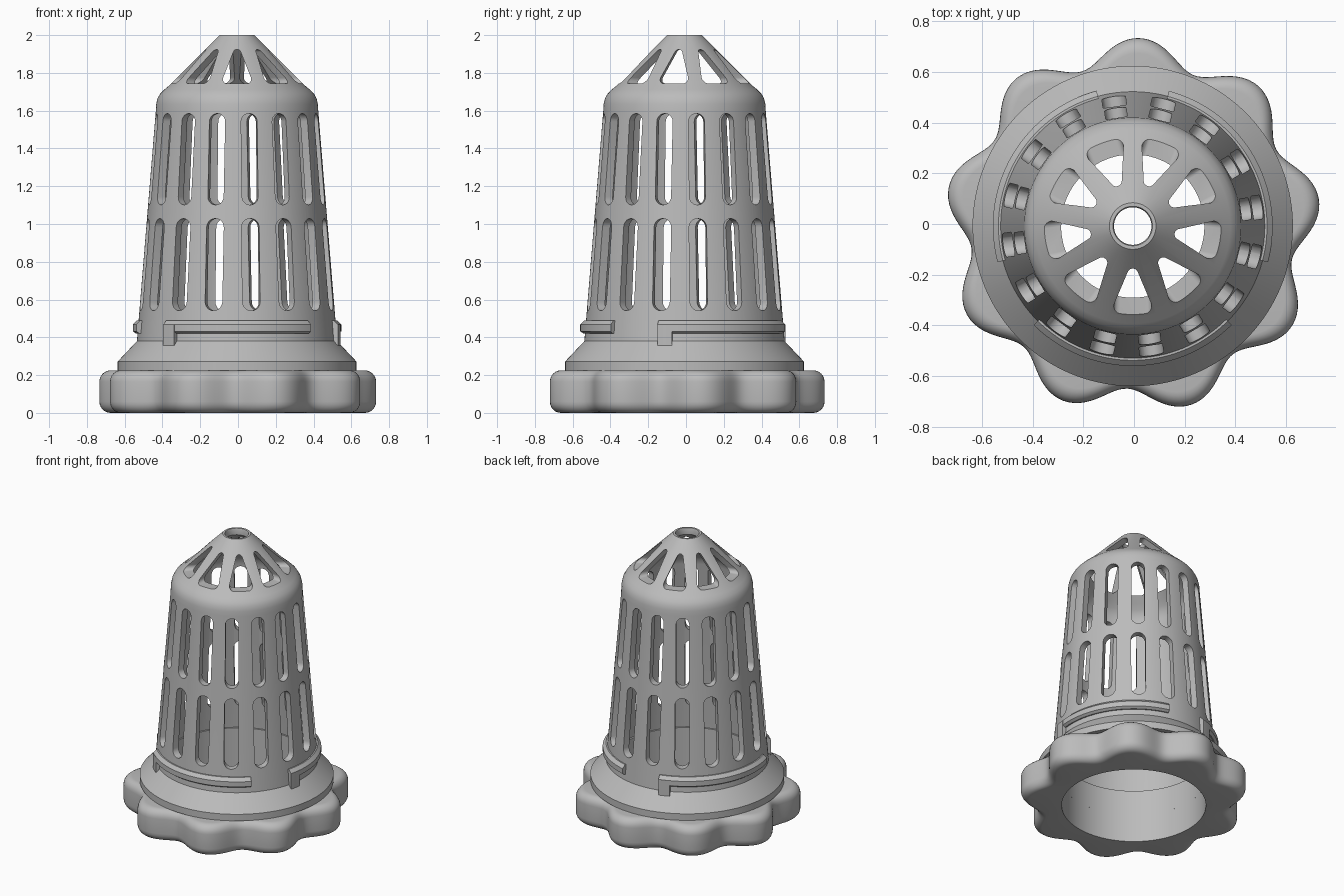
import bpy, bmesh, math
from math import sin, cos, radians, pi
from mathutils import Vector, geometry

CENTRE = (-0.005, -0.008, 0)
SEGS = 144

cube = bpy.data.objects.get("Cube")
if cube:
    bpy.data.objects.remove(cube, do_unlink=True)

grey = bpy.data.materials.new("plain grey")
grey.use_nodes = True
grey.diffuse_color = (0.5, 0.5, 0.5, 1)
grey.node_tree.nodes["Principled BSDF"].inputs["Base Color"].default_value = (0.5, 0.5, 0.5, 1)


def make_object(name, bm):
    bmesh.ops.recalc_face_normals(bm, faces=bm.faces)
    mesh = bpy.data.meshes.new(name)
    bm.to_mesh(mesh)
    bm.free()
    mesh.materials.append(grey)
    obj = bpy.data.objects.new(name, mesh)
    obj.location = CENTRE
    bpy.context.collection.objects.link(obj)
    return obj


def smooth(obj):
    bpy.ops.object.select_all(action='DESELECT')
    bpy.context.view_layer.objects.active = obj
    obj.select_set(True)
    bpy.ops.object.shade_smooth_by_angle(angle=radians(32))


def sweep(bm, profile, start=0, end=360, steps=SEGS, wave=lambda a: 0):
    """Turn a closed (radius, z, wave weight) profile around the z axis."""
    full = end - start == 360
    rings = []
    for i in range(steps if full else steps + 1):
        a = radians(start + (end - start) * i / steps)
        ring = []
        for r, z, *weight in profile:
            r += wave(a) * (weight[0] if weight else 0)
            ring.append(bm.verts.new((r * cos(a), r * sin(a), z)))
        rings.append(ring)
    n = len(profile)
    for i in range(steps):
        a, b = rings[i], rings[(i + 1) % len(rings)]
        for j in range(n):
            k = (j + 1) % n
            bm.faces.new((a[j], b[j], b[k], a[k]))
    if not full:
        bm.faces.new(rings[0])
        bm.faces.new(rings[-1][::-1])


def add_cutter(bm, circles, angle, radius_at):
    """Radial prism whose outline is the hull of (u, z, r) circles."""
    pts = [Vector((u + r * cos(t * pi / 10), z + r * sin(t * pi / 10)))
           for u, z, r in circles for t in range(20)]
    outline = [pts[i] for i in geometry.convex_hull_2d(pts)]
    a = radians(angle)
    ends = []
    for offset in (-0.09, 0.05):
        ring = []
        for u, z in outline:
            r = radius_at(z) + offset
            ring.append(bm.verts.new((r * cos(a) - u * sin(a), r * sin(a) + u * cos(a), z)))
        ends.append(ring)
    inner, outer = ends
    n = len(outline)
    for j in range(n):
        k = (j + 1) % n
        bm.faces.new((inner[j], inner[k], outer[k], outer[j]))
    bm.faces.new(inner[::-1])
    bm.faces.new(outer)


# Scalloped grip ring with nine rounded lobes
def lobes(a):
    t = 9 * (a - radians(88))
    return 0.05 * cos(t) - 0.003 * cos(2 * t)


EDGE, TOP, BORE = 0.06, 0.225, 0.47
arc = [radians(15 * i) for i in range(7)]
grip = [(BORE, 0)]
grip += [(0.695 - EDGE * (1 - sin(t)), EDGE * (1 - cos(t)), 1) for t in arc]
grip += [(0.695 - EDGE * (1 - cos(t)), TOP - EDGE * (1 - sin(t)), 1) for t in arc]
grip += [(BORE, TOP)]
bm = bmesh.new()
sweep(bm, grip, steps=216, wave=lobes)
smooth(make_object("grip_ring", bm))

# Sloped collar above the grip
bm = bmesh.new()
sweep(bm, [(BORE, 0.2), (0.57, 0.2), (0.58, TOP), (0.632, TOP), (0.632, 0.272),
           (0.53, 0.38), (BORE, 0.38)])
smooth(make_object("collar", bm))


# Tapered cage with a conical cap
def wall(z):
    return 0.53 - 0.082 * (z - 0.38)


def cone(z):
    return 2.092 - z


bm = bmesh.new()
sweep(bm, [(0.482, 0.37), (0.531, 0.37), (wall(1.6), 1.6), (0.428, 1.635), (0.421, 1.665),
           (0.407, 1.69), (0.385, 1.712), (0.358, cone(0.358)), (0.092, 2.0), (0.078, 2.0),
           (0.074, 1.99), (0.074, 1.955), (0.32, 1.705), (0.35, 1.675), (0.375, 1.64),
           (0.383, 1.6)])
cage = make_object("cage", bm)

# Two rows of wall slots and one ring of cap windows
bm = bmesh.new()
for i in range(16):
    a = 8.5 + 22.5 * i
    add_cutter(bm, [(0, 0.588, 0.047), (0, 0.982, 0.047)], a, wall)
    add_cutter(bm, [(0, 1.144, 0.043), (0, 1.542, 0.043)], a, wall)
for i in range(9):
    add_cutter(bm, [(-0.051, 1.767, 0.024), (0.051, 1.767, 0.024), (0, 1.903, 0.021)],
               -90 + 40 * i, cone)
cutter = make_object("slot_cutter", bm)
cutter.hide_render = True
mod = cage.modifiers.new("slots", 'BOOLEAN')
mod.operation = 'DIFFERENCE'
mod.solver = 'EXACT'
mod.object = cutter
bpy.context.view_layer.update()
bpy.context.view_layer.objects.active = cage
bpy.ops.object.modifier_apply(modifier="slots")
bpy.data.objects.remove(cutter, do_unlink=True)
smooth(cage)

# Three locking rails, each with a stop tab at its start
for i, start in enumerate((-135, -15, 105), 1):
    bm = bmesh.new()
    sweep(bm, [(0.5, 0.42), (0.535, 0.42), (0.552, 0.432), (0.552, 0.468), (0.53, 0.49),
               (0.5, 0.49)], start, start + 90, 36)
    smooth(make_object(f"locking_rail_{i}", bm))
    bm = bmesh.new()
    sweep(bm, [(0.5, 0.355), (0.553, 0.355), (0.553, 0.468), (0.5, 0.468)], start, start + 8, 4)
    smooth(make_object(f"stop_tab_{i}", bm))
